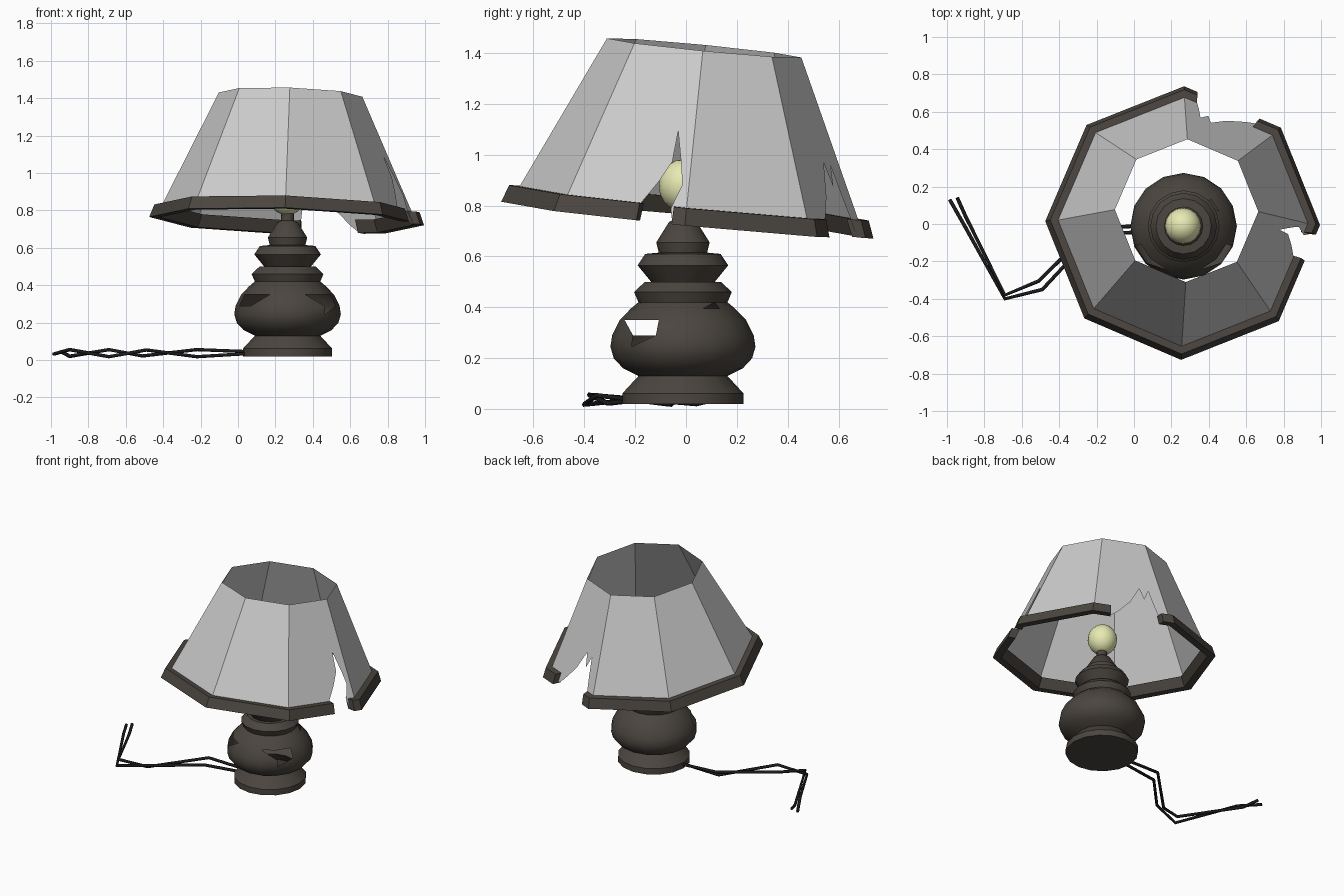
import bpy, bmesh, math
from mathutils import Vector, Euler

if "Cube" in bpy.data.objects:
    bpy.data.objects.remove(bpy.data.objects["Cube"])


def material(name, rgb):
    m = bpy.data.materials.new(name)
    m.diffuse_color = (*rgb, 1)
    m.use_nodes = True
    m.node_tree.nodes["Principled BSDF"].inputs["Base Color"].default_value = m.diffuse_color
    return m


DARK = material("dark_brown", (0.07, 0.06, 0.05))
BLACK = material("black", (0.012, 0.012, 0.012))
YELLOW = material("pale_yellow", (0.8, 0.82, 0.45))


def make(name, bm, mat=None, smooth=None):
    bmesh.ops.remove_doubles(bm, verts=bm.verts, dist=0.0001)
    me = bpy.data.meshes.new(name)
    bm.to_mesh(me)
    bm.free()
    ob = bpy.data.objects.new(name, me)
    bpy.context.collection.objects.link(ob)
    if mat:
        me.materials.append(mat)
    if smooth:
        bpy.ops.object.select_all(action='DESELECT')
        ob.select_set(True)
        bpy.context.view_layer.objects.active = ob
        bpy.ops.object.shade_smooth_by_angle(angle=math.radians(smooth))
    return ob


def face(bm, pts):
    return bm.faces.new([bm.verts.new(p) for p in pts])


# Turned lamp base: hollow lathe with broken-out pieces
CX, CY, SEG = 0.265, -0.012, 16
profile = [(0.238, 0.02), (0.238, 0.062), (0.175, 0.13), (0.235, 0.16),
           (0.272, 0.2), (0.285, 0.245), (0.278, 0.29), (0.248, 0.35),
           (0.205, 0.395), (0.175, 0.42), (0.192, 0.46), (0.15, 0.5),
           (0.125, 0.5), (0.178, 0.565), (0.148, 0.61), (0.095, 0.615),
           (0.105, 0.655), (0.055, 0.735), (0.035, 0.745), (0.033, 0.8)]


def ring(r, z, j):
    a = 2 * math.pi * j / SEG
    return Vector((CX + r * math.cos(a), CY + r * math.sin(a), z))


# (row, segment) -> corners of the quad that survive
broken = {(6, 14): [], (6, 9): [], (6, 13): [0, 1, 3], (6, 10): [0, 1, 2],
          (5, 14): [0, 1, 2], (8, 1): [0, 2, 3]}
bm = bmesh.new()
for i in range(len(profile) - 1):
    for j in range(SEG):
        (r0, z0), (r1, z1) = profile[i], profile[i + 1]
        quad = [ring(r0, z0, j), ring(r0, z0, j + 1), ring(r1, z1, j + 1), ring(r1, z1, j)]
        keep = broken.get((i, j), [0, 1, 2, 3])
        if keep:
            face(bm, [quad[k] for k in keep])
face(bm, [ring(*profile[0], j) for j in reversed(range(SEG))])
make("lamp_base", bm, DARK, 35)

# Bulb
bm = bmesh.new()
bmesh.ops.create_uvsphere(bm, u_segments=16, v_segments=10, radius=0.097)
for v in bm.verts:
    v.co = Vector((v.co.x + 0.262, v.co.y - 0.01, v.co.z * 1.07 + 0.878))
make("bulb", bm, YELLOW, 60)

# Tilted eight-sided shade
TILT = Euler((math.radians(-5.6), math.radians(1.8), 0)).to_matrix()
CENTRE = Vector((0.26, 0.005, 0.743))
HEIGHT = 0.68


def corner(k, r, h):
    a = math.radians(-0.8 + 45 * k)
    return CENTRE + TILT @ Vector((r * math.cos(a), r * math.sin(a), h))


def on_panel(k, s, r, h):
    return corner(k, r, h).lerp(corner(k + 1, r, h), s)


def shade_r(h):
    return 0.70 - 0.465 * h


# Torn outlines per panel, as (fraction along panel, height)
tears = {
    7: [(0.63, 0), (0.62, 0.07), (0.726, 0.155), (0.82, 0.24), (0.83, 0.36),
        (0.91, 0.23), (0.94, 0.155), (0.87, 0.06), (0.9, 0)],
    1: [(0.22, 0), (0.31, 0.04), (0.5, 0.15), (0.66, 0.28), (0.71, 0.19),
        (0.8, 0.27), (0.83, 0.15), (0.855, 0.07), (0.86, 0)],
}
bm = bmesh.new()
for k in range(8):
    outline = [(0, 0)] + tears.get(k, []) + [(1, 0), (1, HEIGHT), (0, HEIGHT)]
    face(bm, [on_panel(k, s, shade_r(h), h) for s, h in outline])
make("shade", bm)

# Trim band around the bottom of the shade, open at the tears
section = [(0.735, 0), (0.71, 0.068), (0.65, 0.068), (0.68, 0)]
bm = bmesh.new()
for k in range(8):
    spans = [(0, 1)]
    if k in tears:
        spans = [(0, tears[k][0][0]), (tears[k][-1][0], 1)]
    for a, b in spans:
        near = [on_panel(k, a, r, h) for r, h in section]
        far = [on_panel(k, b, r, h) for r, h in section]
        for i in range(4):
            n = (i + 1) % 4
            face(bm, [near[i], far[i], far[n], near[n]])
        if a > 0:
            face(bm, near)
        if b < 1:
            face(bm, far[::-1])
make("shade_trim", bm, DARK)

# Two twisted strands of power cord
strands = {
    "cord_a": [(0.06, -0.01, 0.045), (-0.22, -0.02, 0.056), (-0.51, -0.305, 0.022),
               (-0.69, -0.38, 0.056), (-0.90, 0.04, 0.02), (-0.945, 0.14, 0.045)],
    "cord_b": [(0.06, -0.04, 0.035), (-0.22, -0.06, 0.018), (-0.49, -0.35, 0.054),
               (-0.69, -0.40, 0.018), (-0.90, -0.02, 0.056), (-0.985, 0.13, 0.032)],
}
for name, pts in strands.items():
    cu = bpy.data.curves.new(name, 'CURVE')
    cu.dimensions = '3D'
    cu.bevel_depth = 0.01
    cu.bevel_resolution = 1
    cu.use_fill_caps = True
    sp = cu.splines.new('POLY')
    sp.points.add(len(pts) - 1)
    for p, co in zip(sp.points, pts):
        p.co = (*co, 1)
    cu.materials.append(BLACK)
    bpy.context.collection.objects.link(bpy.data.objects.new(name, cu))
